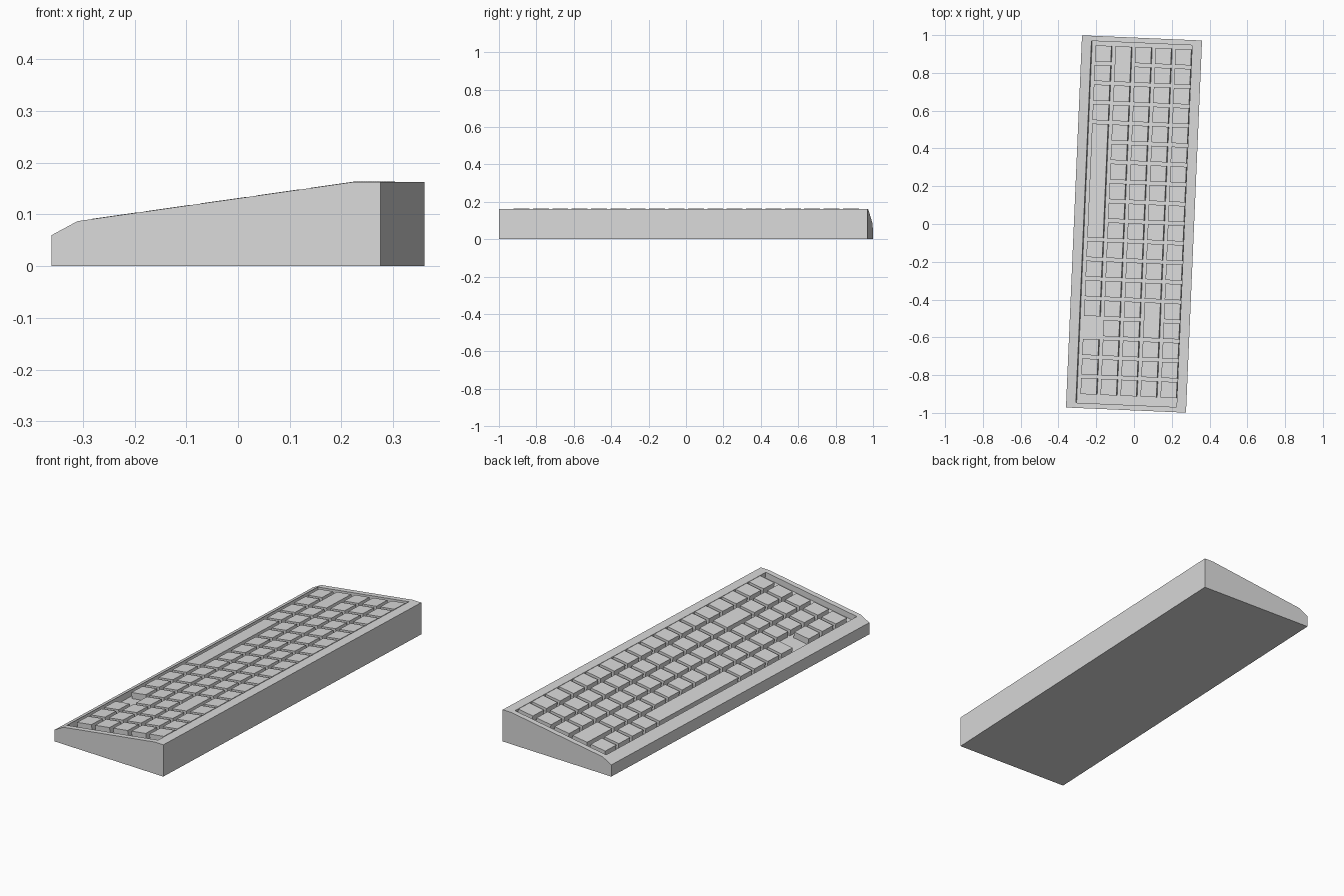
import bpy, bmesh, math
from mathutils import Matrix

cube = bpy.data.objects.get("Cube")
if cube:
    bpy.data.objects.remove(cube, do_unlink=True)

HALF_W, HALF_L = 0.318, 0.986
CREASE, LOW, HIGH = 0.268, 0.087, 0.163
DEPTH = 0.03
PITCH_U, PITCH_V, KEY = 0.107, 0.1037, 0.085
TILT = math.atan2(HIGH - LOW, 2 * CREASE)

turn = Matrix.Rotation(math.radians(-2.47), 4, "Z")
deck = turn @ Matrix.Translation((0, 0, (LOW + HIGH) / 2)) @ Matrix.Rotation(-TILT, 4, "Y")

grey = bpy.data.materials.new("plain_grey")
grey.use_nodes = True
grey.diffuse_color = (0.7, 0.7, 0.7, 1)
grey.node_tree.nodes["Principled BSDF"].inputs["Base Color"].default_value = grey.diffuse_color


def finish(bm, name):
    bmesh.ops.recalc_face_normals(bm, faces=bm.faces)
    mesh = bpy.data.meshes.new(name)
    bm.to_mesh(mesh)
    bm.free()
    mesh.materials.append(grey)
    obj = bpy.data.objects.new(name, mesh)
    bpy.context.collection.objects.link(obj)
    return obj


def add_box(bm, centre, size):
    """Box given in the tilted deck frame."""
    matrix = deck @ Matrix.Translation(centre) @ Matrix.Diagonal((*size, 1))
    bmesh.ops.create_cube(bm, size=1, matrix=matrix)


# Wedge-shaped case: side profile extruded along the length
profile = [(-HALF_W, 0), (HALF_W, 0), (HALF_W, HIGH), (CREASE, HIGH),
           (-CREASE, LOW), (-HALF_W, 0.06)]
bm = bmesh.new()
face = bm.faces.new([bm.verts.new((x, -HALF_L, z)) for x, z in profile])
new = bmesh.ops.extrude_face_region(bm, geom=[face])["geom"]
bmesh.ops.translate(bm, vec=(0, 2 * HALF_L, 0),
                    verts=[g for g in new if isinstance(g, bmesh.types.BMVert)])
bmesh.ops.transform(bm, matrix=turn, verts=bm.verts)
case = finish(bm, "case")

# Sunken key well
bm = bmesh.new()
add_box(bm, (0, 0, 0.1 - DEPTH), (2 * CREASE + 0.003, 1.917, 0.2))
cutter = finish(bm, "well_cutter")
cutter.hide_render = True
cut = case.modifiers.new("well", "BOOLEAN")
cut.operation = "DIFFERENCE"
cut.solver = "EXACT"
cut.object = cutter
bpy.context.view_layer.objects.active = case
bpy.ops.object.modifier_apply(modifier=cut.name)
bpy.data.objects.remove(cutter, do_unlink=True)

# Key rows, each listed as key lengths in units; a negative length is a gap
rows = {
    "bottom_key_row": [1] * 4 + [6] + [1] * 4 + [-1] + [1] * 3,
    "lower_key_row": [2] + [1] * 16,
    "middle_key_row": [1] * 18,
    "upper_key_row": [1] * 13 + [2] + [1] * 3,
    "top_key_row": [1] * 18,
}
for i, (name, lengths) in enumerate(rows.items()):
    bm = bmesh.new()
    u = 0.01 + (i - 2) * PITCH_U
    v = 0.0125 + 9 * PITCH_V
    for n in lengths:
        span = abs(n) * PITCH_V
        if n > 0:
            add_box(bm, (u, v - span / 2, -DEPTH / 2),
                    (KEY, span - PITCH_V + KEY, DEPTH + 0.002))
        v -= span
    finish(bm, name)
